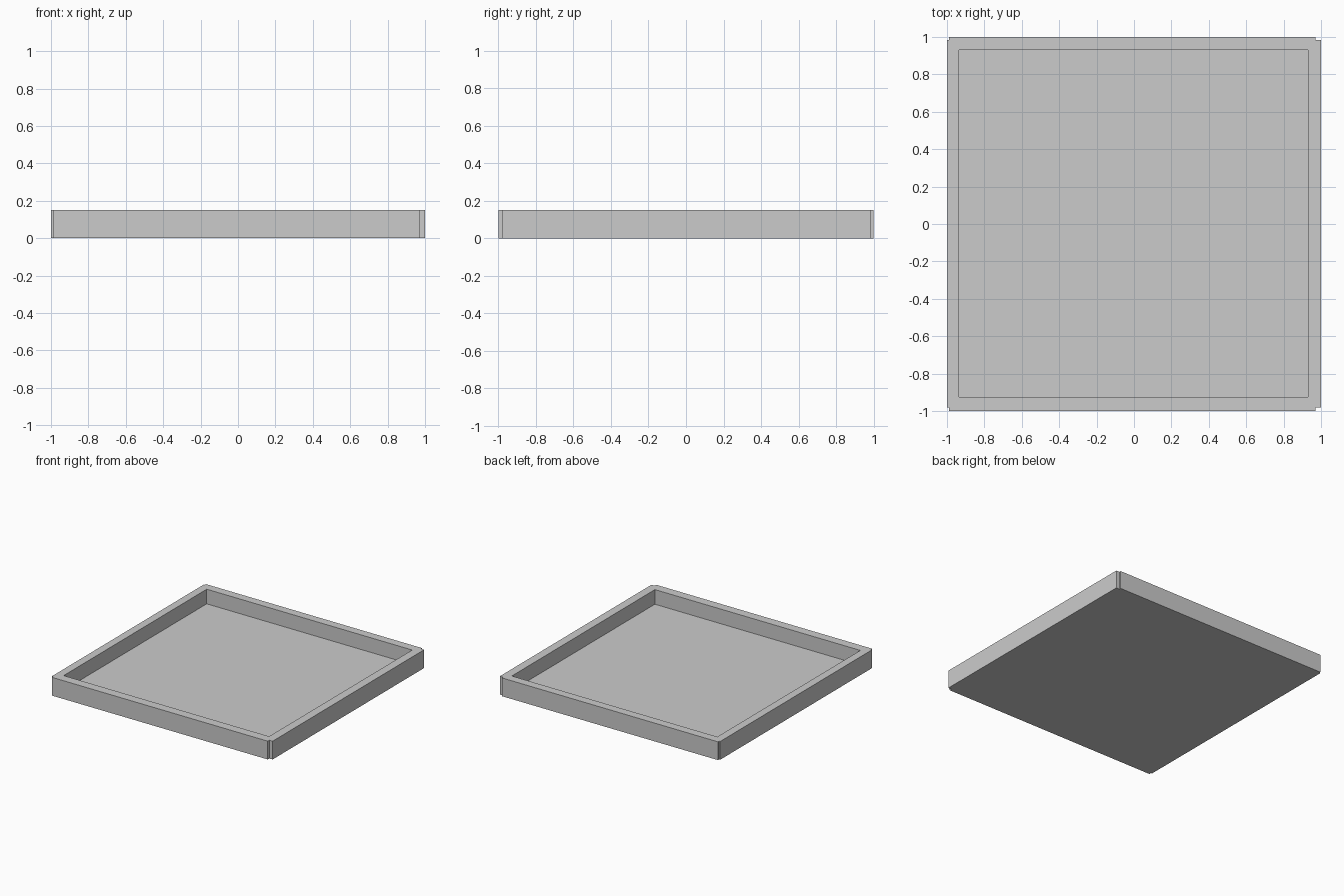
import bpy

if "Cube" in bpy.data.objects:
    bpy.data.objects.remove(bpy.data.objects["Cube"])


def prism(name, outlines, z0, z1):
    """Extrude filled 2D outlines (inner outlines become holes)."""
    curve = bpy.data.curves.new(name, 'CURVE')
    curve.dimensions = '2D'
    curve.fill_mode = 'BOTH'
    curve.extrude = (z1 - z0) / 2
    for pts in outlines:
        sp = curve.splines.new('POLY')
        sp.points.add(len(pts) - 1)
        for p, (x, y) in zip(sp.points, pts):
            p.co = (x, y, 0, 1)
        sp.use_cyclic_u = True
    ob = bpy.data.objects.new(name, curve)
    ob.location.z = (z0 + z1) / 2
    bpy.context.collection.objects.link(ob)
    bpy.ops.object.select_all(action='DESELECT')
    bpy.context.view_layer.objects.active = ob
    ob.select_set(True)
    bpy.ops.object.convert(target='MESH')
    bpy.ops.object.shade_flat()
    return bpy.context.object


def rect(x0, x1, y0, y1):
    return [(x0, y0), (x1, y0), (x1, y1), (x0, y1)]


# Raised rim: four walls meeting at small stepped corners
left, right, front, back = -0.99, 0.97, -0.98, 0.985
outer = [(left, -1), (right, -1), (right, front), (1, front),
         (1, back), (right, back), (right, 1), (left, 1),
         (left, back), (-1, back), (-1, front), (left, front)]
inner = rect(-0.935, 0.93, -0.925, 0.93)
prism("tray_rim", [outer, inner], 0, 0.15)

# Floor panel set inside the rim
prism("tray_floor", [inner], 0, 0.03)
